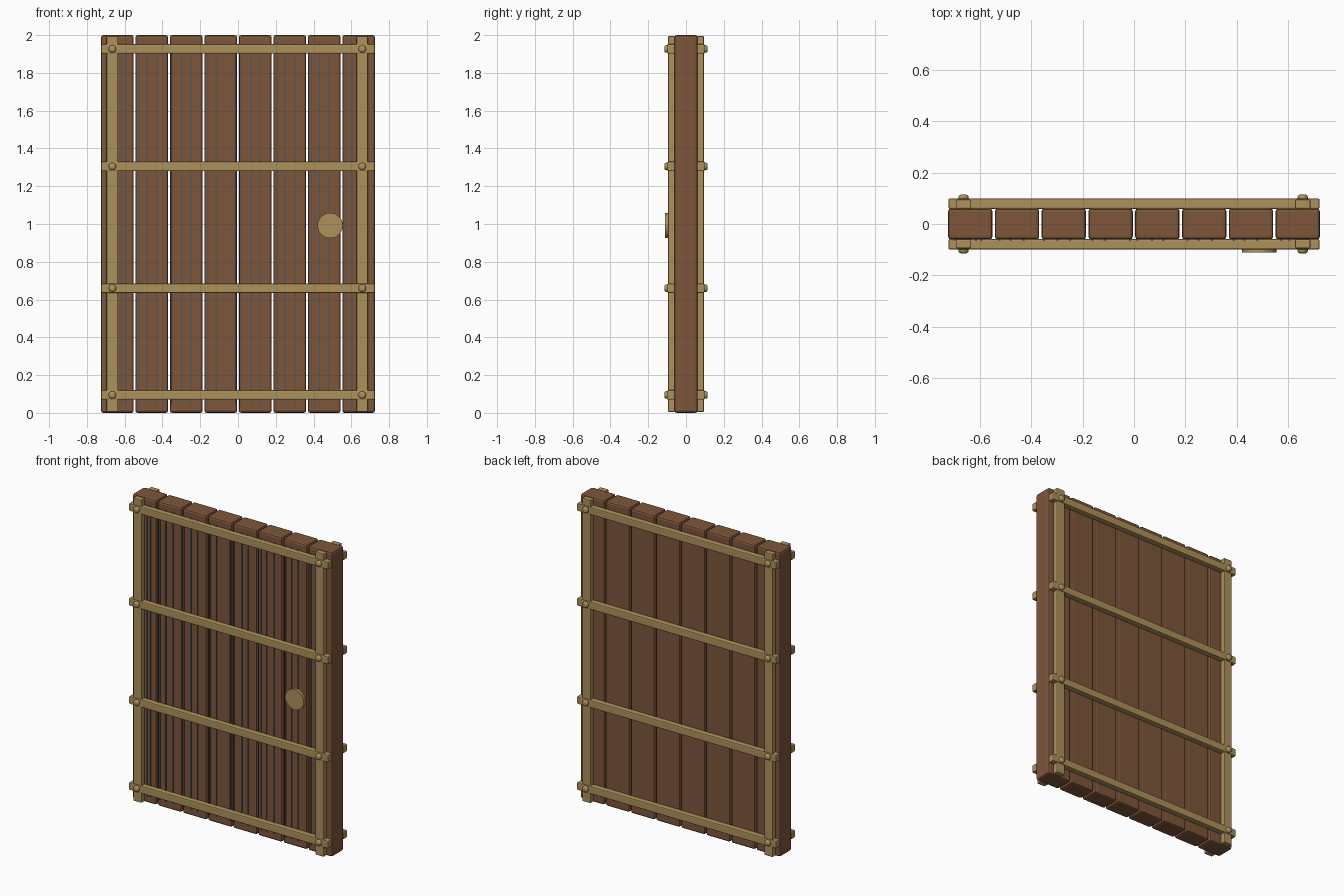
import bpy
from math import pi

cube = bpy.data.objects.get("Cube")
if cube:
    bpy.data.objects.remove(cube, do_unlink=True)


def make_material(name, rgb):
    mat = bpy.data.materials.new(name)
    mat.use_nodes = True
    colour = (*rgb, 1)
    mat.diffuse_color = colour
    mat.node_tree.nodes["Principled BSDF"].inputs["Base Color"].default_value = colour
    return mat


wood = make_material("brown wood", (0.21, 0.092, 0.044))
brass = make_material("dull brass", (0.42, 0.285, 0.105))
slate = make_material("slate grain", (0.10, 0.095, 0.085))


def finish(obj, name, mat, bevel=0, segments=2):
    obj.name = name
    obj.data.materials.append(mat)
    if bevel:
        mod = obj.modifiers.new("soft edges", "BEVEL")
        mod.width = bevel
        mod.segments = segments
    return obj


def box(name, mat, centre, size, bevel=0, segments=2):
    bpy.ops.mesh.primitive_cube_add(size=1, location=centre)
    obj = bpy.context.object
    obj.scale = size
    bpy.ops.object.transform_apply(location=False, rotation=False, scale=True)
    return finish(obj, name, mat, bevel, segments)


# Upright planks
pitch = 0.1825
for i in range(8):
    box(f"plank_{i + 1}", wood, ((i - 3.5) * pitch, 0, 1), (0.173, 0.122, 2), 0.012)

# Thin raised grain strips on the front
grain = [-0.70, -0.617, -0.594, -0.525, -0.482, -0.431, -0.351, -0.298, -0.25,
         -0.161, -0.114, -0.015, 0.013, 0.071, 0.114, 0.209, 0.251, 0.304,
         0.389, 0.431, 0.479, 0.574, 0.606]
for i, x in enumerate(grain):
    box(f"grain_strip_{i + 1}", slate, (x, -0.063, 1), (0.008, 0.008, 1.91))

# Metal frame and rivets on both faces
rail_heights = (0.095, 0.66, 1.305, 1.927)
strap_xs = (-0.665, 0.658)
for face, side in (("front", -1), ("back", 1)):
    for x in strap_xs:
        box(f"{face}_upright_strap", brass, (x, side * 0.077, 1),
            (0.06, 0.036, 1.99), 0.005)
    for z in rail_heights:
        box(f"{face}_cross_rail", brass, (0, side * 0.079, z),
            (1.448, 0.04, 0.05), 0.006)
        for x in strap_xs:
            bpy.ops.mesh.primitive_cylinder_add(
                vertices=16, radius=0.02, depth=0.036,
                location=(x, side * 0.097, z), rotation=(pi / 2, 0, 0))
            finish(bpy.context.object, f"{face}_rivet", brass, 0.011, 3)
            bpy.ops.object.shade_smooth_by_angle()

# Flat round handle
bpy.ops.mesh.primitive_cylinder_add(vertices=32, radius=0.067, depth=0.02,
                                    location=(0.488, -0.102, 0.992),
                                    rotation=(pi / 2, 0, 0))
finish(bpy.context.object, "round_handle", brass)
bpy.ops.object.shade_smooth_by_angle()
